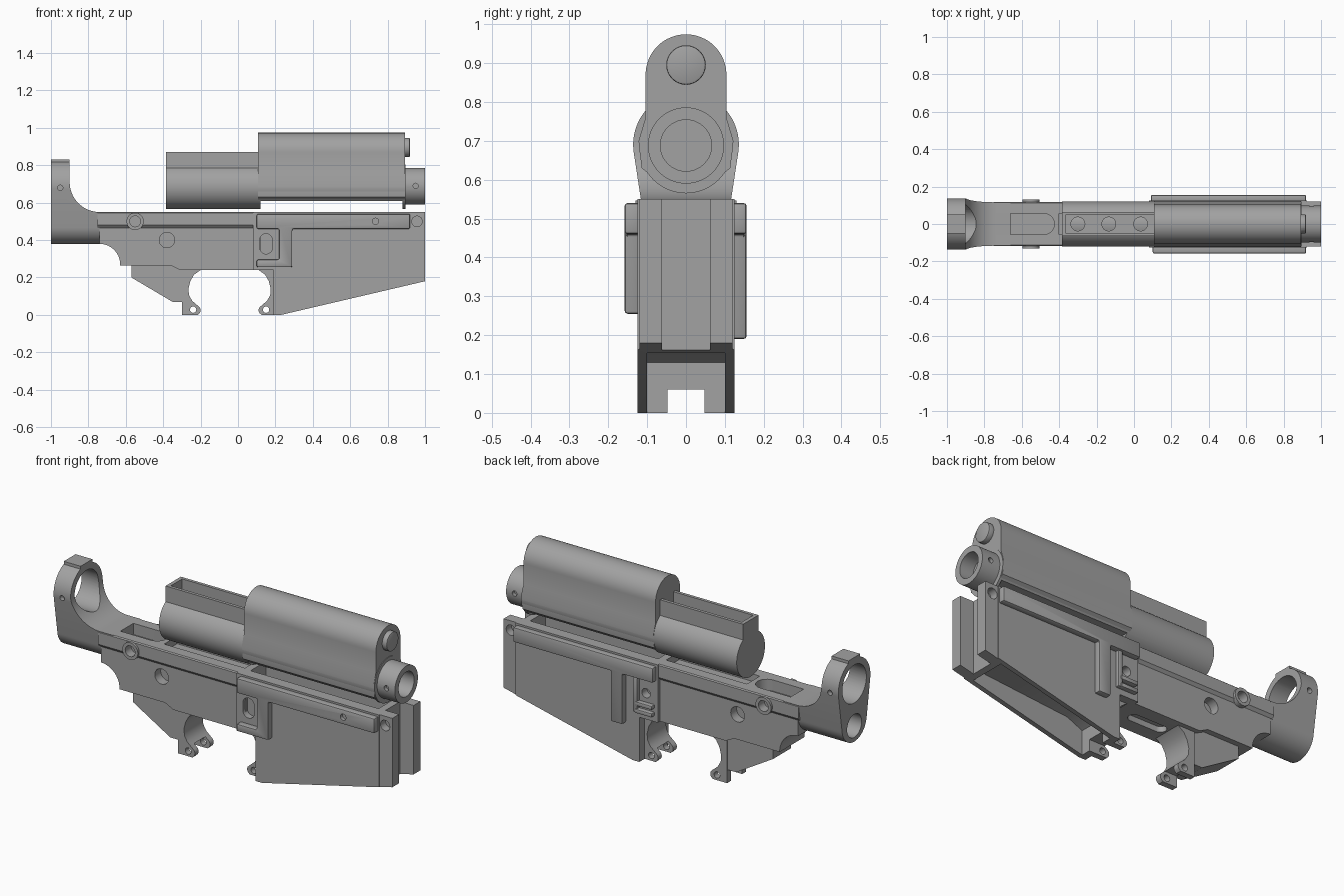
import bpy, bmesh
from math import cos, sin, pi, radians
from mathutils import Vector

cube = bpy.data.objects.get("Cube")
if cube:
    bpy.data.objects.remove(cube, do_unlink=True)

grey = bpy.data.materials.new("plain_grey")
grey.use_nodes = True
grey.diffuse_color = (0.36, 0.36, 0.36, 1)
grey.node_tree.nodes["Principled BSDF"].inputs["Base Color"].default_value = grey.diffuse_color


def prism(name, pts, a, b, axis="Y", bevel=0):
    """Extrude a 2D outline from a to b along an axis."""
    place = {"X": lambda u, v, w: (w, u, v),
             "Y": lambda u, v, w: (u, w, v),
             "Z": lambda u, v, w: (u, v, w)}[axis]
    bm = bmesh.new()
    face = bm.faces.new([bm.verts.new(place(u, v, a)) for u, v in pts])
    out = bmesh.ops.extrude_face_region(bm, geom=[face])
    moved = [g for g in out["geom"] if isinstance(g, bmesh.types.BMVert)]
    bmesh.ops.translate(bm, verts=moved, vec=Vector(place(0, 0, b - a)))
    if bevel:
        bmesh.ops.bevel(bm, geom=bm.edges[:], offset=bevel, segments=2,
                        affect="EDGES", profile=0.5)
    bmesh.ops.recalc_face_normals(bm, faces=bm.faces[:])
    mesh = bpy.data.meshes.new(name)
    bm.to_mesh(mesh)
    bm.free()
    mesh.materials.append(grey)
    ob = bpy.data.objects.new(name, mesh)
    bpy.context.collection.objects.link(ob)
    return ob


def arc(u, v, r, start=0, end=360, n=40):
    full = end - start == 360
    return [(u + r * cos(radians(start + (end - start) * i / n)),
             v + r * sin(radians(start + (end - start) * i / n)))
            for i in range(n if full else n + 1)]


def rect(u0, u1, v0, v1):
    return [(u0, v0), (u1, v0), (u1, v1), (u0, v1)]


def slot(u, v, half, r):
    return arc(u + half, v, r, -90, 90, 12) + arc(u - half, v, r, 90, 270, 12)


def combine(ob, other, op="DIFFERENCE"):
    other.hide_render = True
    mod = ob.modifiers.new("combine", "BOOLEAN")
    mod.operation, mod.object, mod.solver = op, other, "EXACT"
    bpy.context.view_layer.objects.active = ob
    bpy.ops.object.modifier_apply(modifier=mod.name)
    bpy.data.objects.remove(other, do_unlink=True)


def cut(ob, pts, a, b, axis="Y"):
    combine(ob, prism("cutter", pts, a, b, axis))


def add(ob, pts, a, b, axis="Y", bevel=0):
    combine(ob, prism("addition", pts, a, b, axis, bevel), "UNION")


def dimple(ob, u, v, r, y, depth=0.05):
    """Shallow round recess on both side faces."""
    for s in (-1, 1):
        cut(ob, arc(u, v, r, n=24), s * (y - depth), s * (y + 0.1))


# Middle body: a slim wall with a wider top strip
lower_outline = ([(-0.74, 0.55), (-0.74, 0.38)] + arc(-0.74, 0.27, 0.11, 85, 5, 8)
                 + [(-0.63, 0.265), (-0.36, 0.265), (-0.31, 0.24), (0.12, 0.24), (0.12, 0.55)])
body = prism("middle_body", lower_outline, -0.105, 0.105)
strip = [(-0.105, 0.465), (0.105, 0.465), (0.118, 0.48), (0.118, 0.545),
         (0.112, 0.55), (-0.112, 0.55), (-0.118, 0.545), (-0.118, 0.48)]
add(body, strip, -0.75, 0.11, "X")
for s in (-1, 1):
    add(body, arc(-0.55, 0.5, 0.046), s * 0.08, s * 0.13)
cut(body, slot(-0.63, 0, 0.15, 0.055), 0.49, 0.7, "Z")
cut(body, rect(-0.4, 0.09, -0.055, 0.055), 0.51, 0.7, "Z")
cut(body, slot(-0.08, 0, 0.08, 0.03), 0.1, 0.27, "Z")
dimple(body, -0.55, 0.5, 0.029, 0.13)
dimple(body, -0.38, 0.4, 0.041, 0.105)

# Rear ring: rounded tower swept down into the body
hull = arc(0, 0.69, 0.136, -10, 190, 40) + arc(0, 0.485, 0.105, 190, 350, 30)
rear = prism("rear_ring", hull, -1, -0.66, "X")
cut(rear, arc(-0.74, 0.71, 0.16, 180, 270, 16) + [(-0.6, 0.55), (-0.6, 0.9), (-0.9, 0.9)],
    -0.3, 0.3)
add(rear, rect(-0.05, 0.05, 0.75, 0.832), -1, -0.9, "X")
cut(rear, arc(0, 0.69, 0.102), -1.1, -0.7, "X")
cut(rear, arc(0, 0.465, 0.062), -1.1, -0.9, "X")
dimple(rear, -0.95, 0.68, 0.014, 0.13, 0.02)

# Wedge below the rear of the body
wedge = prism("rear_wedge", [(-0.57, 0.3), (-0.57, 0.2), (-0.35, 0.07), (-0.29, 0.07),
                             (-0.29, 0.3)], -0.075, 0.075)

# Guard lugs, mirrored front to back around the opening
lug = ([(-0.3, 0.25), (-0.3, 0), (-0.215, 0)] + arc(-0.225, 0.025, 0.025, -60, 50, 6)
       + [(-0.245, 0.075), (-0.262, 0.105), (-0.265, 0.14), (-0.255, 0.18),
          (-0.235, 0.215), (-0.2, 0.24), (-0.2, 0.25)])
for name, flip in (("rear_lug", False), ("front_lug", True)):
    pts = [(-0.09 - x, z) for x, z in lug] if flip else lug
    part = prism(name, pts, -0.08, 0.08)
    hole_x = 0.15 if flip else -0.24
    cut(part, rect(-0.4, 0.4, -0.1, 0.06), -0.048, 0.048)
    cut(part, arc(hole_x, 0.028, 0.017, n=20), -0.2, 0.2)

# Front block with a sloped underside
block = prism("front_block", [(0.08, 0.55), (0.08, 0.24), (0.19, 0.24), (0.19, 0),
                              (0.23, 0), (1, 0.18), (1, 0.55)], -0.125, 0.125)
cut(block, [(0.23, -0.1), (0.23, 0.13), (0.32, 0.17), (0.89, 0.22), (0.89, -0.1)],
    -0.1, 0.1)
cut(block, rect(0.1, 0.3, -0.1, 0.06), -0.048, 0.048)
cut(block, rect(0.92, 1.1, 0.1, 0.7), -0.062, 0.062)
cut(block, rect(0.12, 0.88, -0.065, 0.065), 0.46, 0.7, "Z")
dimple(block, 0.957, 0.5, 0.028, 0.125)
cut(block, [(z, x) for x, z in slot(0.38, 0.15, 0.02, 0.034)], -0.2, -0.09)
cut(block, arc(0.15, 0.38, 0.025), 0.08, 0.2)
for s in (-1, 1):
    # Thin vertical step at the front edge of each cheek
    cut(block, rect(0.925, 1.1, 0.1, 0.7), s * 0.119, s * 0.2)

# Raised side rails and fences
right_rail = prism("right_side_fence", [(0.1, 0.54), (0.1, 0.46), (0.22, 0.46), (0.22, 0.295),
                                        (0.1, 0.295), (0.1, 0.255), (0.29, 0.255),
                                        (0.29, 0.46), (0.92, 0.46), (0.92, 0.54)],
                   -0.158, -0.115, bevel=0.008)
cut(right_rail, arc(0.735, 0.5, 0.017, n=20), -0.2, -0.14)
left_rail = prism("left_side_fence", [(0.09, 0.54), (0.09, 0.46), (0.27, 0.46), (0.27, 0.19),
                                      (0.34, 0.19), (0.34, 0.46), (0.92, 0.46), (0.92, 0.54)],
                  0.115, 0.156, bevel=0.008)
prism("left_side_catch_post", rect(0.19, 0.215, 0.27, 0.47), 0.11, 0.145, bevel=0.005)
for z in (0.27, 0.31):
    prism("left_side_catch_tab", rect(0.1, 0.2, z, z + 0.022), 0.11, 0.15, bevel=0.005)

# Upper cylinder, flattened underneath along its front half
barrel = prism("upper_cylinder", arc(0, 0.685, 0.12, n=64), -0.385, 0.895, "X")
cut(barrel, rect(0.12, 0.88, 0.4, 0.61), -0.3, 0.3)
nose = prism("front_collar", arc(0, 0.688, 0.098, n=48), 0.88, 1, "X")
cut(nose, arc(0, 0.688, 0.066), 0.92, 1.1, "X")
dimple(nose, 0.95, 0.69, 0.014, 0.098, 0.02)

# Tall rounded housing above the cylinder
shell = (arc(0, 0.87, 0.104, 0, 180, 32)
         + [(-0.104, 0.76), (-0.122, 0.7), (-0.114, 0.63), (-0.09, 0.61),
            (0.09, 0.61), (0.114, 0.63), (0.122, 0.7), (0.104, 0.76)])
prism("upper_housing", shell, 0.108, 0.892, "X")
prism("front_plug", arc(0, 0.895, 0.051), 0.88, 0.92, "X", bevel=0.006)

# Open tray behind the housing
tray = prism("rear_tray", rect(-0.065, 0.065, 0.72, 0.87), -0.385, 0.12, "X")
cut(tray, rect(-0.365, 0.2, -0.048, 0.048), 0.815, 1, "Z")
for x in (-0.3, -0.135, 0.035):
    cut(tray, arc(x, 0, 0.037, n=24), 0.8, 1, "Z")

# Smooth curves, sharp edges
for ob in bpy.context.collection.objects:
    if ob.type == "MESH" and grey.name in ob.data.materials:
        bpy.ops.object.select_all(action="DESELECT")
        ob.select_set(True)
        bpy.context.view_layer.objects.active = ob
        bpy.ops.object.shade_smooth_by_angle(angle=radians(30))
